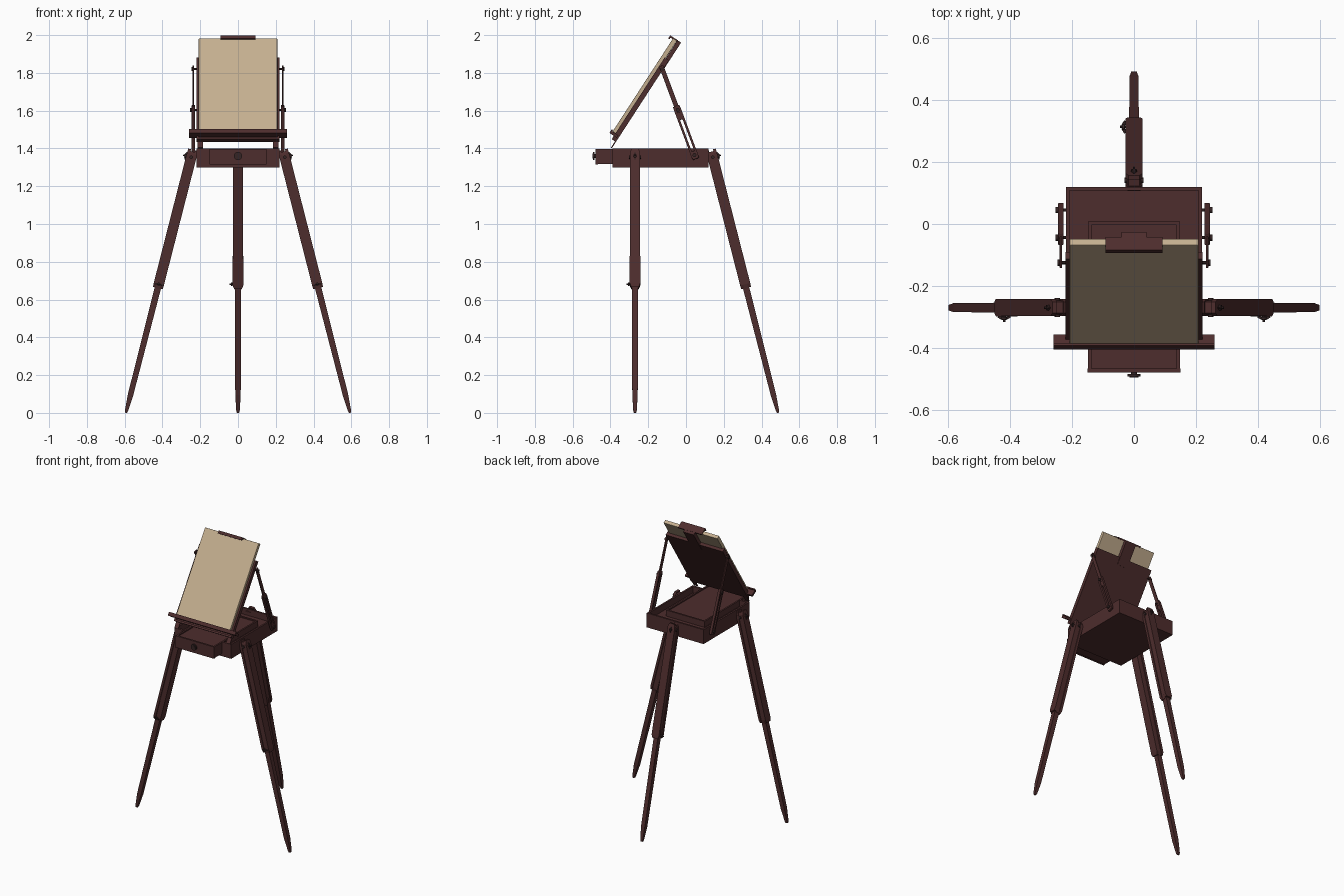
import bpy, bmesh
from math import radians, cos, sin, atan, pi
from mathutils import Matrix, Vector

if "Cube" in bpy.data.objects:
    bpy.data.objects.remove(bpy.data.objects["Cube"])

def material(name, rgb):
    m = bpy.data.materials.new(name)
    m.diffuse_color = (*rgb, 1)
    m.use_nodes = True
    m.node_tree.nodes["Principled BSDF"].inputs["Base Color"].default_value = m.diffuse_color
    return m

WOOD = material("dark_wood", (0.075, 0.026, 0.026))
DARK = material("dark_metal", (0.035, 0.018, 0.018))
LINEN = material("linen", (0.56, 0.43, 0.28))

def finish(name, bm, mat, mtx):
    bmesh.ops.recalc_face_normals(bm, faces=bm.faces)
    me = bpy.data.meshes.new(name)
    bm.to_mesh(me)
    bm.free()
    me.materials.append(mat)
    ob = bpy.data.objects.new(name, me)
    bpy.context.collection.objects.link(ob)
    ob.matrix_world = mtx
    return ob

def box(name, x, y, z, mtx=Matrix(), mat=WOOD, bevel=0.0):
    """Box given by its ranges along each axis."""
    bm = bmesh.new()
    bmesh.ops.create_cube(bm, size=1)
    for v in bm.verts:
        v.co = [r[0] + (c + 0.5) * (r[1] - r[0]) for c, r in zip(v.co, (x, y, z))]
    if bevel:
        bmesh.ops.bevel(bm, geom=bm.edges[:], offset=bevel, segments=2, profile=0.5, affect='EDGES')
    return finish(name, bm, mat, mtx)

def loft(name, rings, mtx, mat=WOOD):
    """Rectangular sections (z, half_x, half_y) joined along z."""
    bm = bmesh.new()
    loops = [[bm.verts.new((sx * hx, sy * hy, z)) for sx, sy in ((-1, -1), (1, -1), (1, 1), (-1, 1))]
             for z, hx, hy in rings]
    for a, b in zip(loops, loops[1:]):
        for i in range(4):
            bm.faces.new((a[i], a[(i + 1) % 4], b[(i + 1) % 4], b[i]))
    bm.faces.new(loops[0])
    bm.faces.new(loops[-1])
    return finish(name, bm, mat, mtx)

def turned(name, centre, axis, profile, mtx=Matrix(), mat=DARK):
    """Stack of cylinders (start, end, radius) along an axis."""
    bm = bmesh.new()
    rot = Vector((0, 0, 1)).rotation_difference(Vector(axis)).to_matrix().to_4x4()
    for a, b, r in profile:
        bmesh.ops.create_cone(bm, cap_ends=True, segments=20, radius1=r, radius2=r, depth=b - a,
                              matrix=Matrix.Translation(centre) @ rot @ Matrix.Translation((0, 0, (a + b) / 2)))
    return finish(name, bm, mat, mtx)

def wing_nut(name, centre, axis, mtx=Matrix()):
    turned(name, centre, axis, [(-0.012, 0.016, 0.004), (0, 0.008, 0.009)], mtx)
    rot = Vector((0, 0, 1)).rotation_difference(Vector(axis)).to_matrix().to_4x4()
    for s in (1, -1):
        place = mtx @ Matrix.Translation(centre) @ rot @ Matrix.Rotation(s * 0.5, 4, 'Y')
        box(name + "_wing", sorted((0, s * 0.018)), (-0.0025, 0.0025), (0.002, 0.012), place, DARK)

# Paint box: floor, walls, front corner blocks
box("box_floor", (-0.215, 0.215), (-0.385, 0.115), (1.30, 1.355))
box("box_back", (-0.22, 0.22), (0.108, 0.12), (1.30, 1.40))
for s in (1, -1):
    box("box_side", sorted((s * 0.208, s * 0.22)), (-0.39, 0.12), (1.30, 1.40))
    box("box_front", sorted((s * 0.15, s * 0.22)), (-0.39, -0.375), (1.30, 1.40))
box("box_front_sill", (-0.15, 0.15), (-0.39, -0.375), (1.30, 1.318))

# Drawer pulled out at the front, with a lid recessed in its rim
box("drawer_body", (-0.148, 0.148), (-0.478, 0.006), (1.318, 1.39))
for s in (1, -1):
    box("drawer_rim_side", sorted((s * 0.138, s * 0.149)), (-0.478, 0.007), (1.318, 1.397))
box("drawer_rim_back", (-0.149, 0.149), (-0.004, 0.008), (1.318, 1.397))
box("drawer_front", (-0.15, 0.15), (-0.48, -0.467), (1.316, 1.398))
turned("drawer_knob", (0, -0.478, 1.36), (0, -1, 0), [(0, 0.008, 0.01), (0.006, 0.014, 0.021), (0.014, 0.018, 0.014)])

# Legs: grooved upper half, slimmer lower half, clamps
TILT = atan(0.2555)
UP, LEN = 0.745, 1.427
for name, top, turn, k in (("right_leg", (0.24, -0.27, 1.383), 0, -1),
                           ("left_leg", (-0.24, -0.27, 1.383), pi, 1),
                           ("back_leg", (0, 0.134, 1.383), pi / 2, 1)):
    m = Matrix.Translation(top) @ Matrix.Rotation(turn, 4, 'Z') @ Matrix.Rotation(-TILT, 4, 'Y')
    for s in (1, -1):
        side = m @ Matrix.Translation((s * 0.019, 0, 0))
        loft(name + "_upper_cheek", [(0.01, 0.0075, 0.018), (-0.012, 0.0085, 0.027), (-UP + 0.02, 0.0085, 0.028),
                                     (-UP, 0.0075, 0.02)], side)
    loft(name + "_upper_core", [(0, 0.012, 0.018), (-0.02, 0.012, 0.023), (-UP + 0.02, 0.012, 0.023),
                                (-UP - 0.004, 0.012, 0.018)], m)
    loft(name + "_lower", [(-UP + 0.03, 0.017, 0.016), (-UP - 0.1, 0.0165, 0.0155), (-LEN + 0.1, 0.0145, 0.0145),
                           (-LEN + 0.012, 0.0085, 0.009), (-LEN, 0.006, 0.006)], m)
    wing_nut(name + "_clamp", (0, k * 0.03, -UP + 0.02), (0, k, 0), m)
    turned(name + "_pivot", (0, 0, -0.03), (0, 1, 0), [(-0.031, 0.031, 0.009)], m)
    wing_nut(name + "_hinge_nut", (0.028, 0, -0.03), (1, 0, 0), m)

# Sloped frame: local y runs up the slope, local z points to the painter
SLOPE = Matrix.Translation((0, -0.39, 1.405)) @ Matrix.Rotation(radians(57), 4, 'X')
box("lid_panel", (-0.21, 0.21), (0.035, 0.55), (0.0, 0.012), SLOPE)
for s in (1, -1):
    box("lid_rail", sorted((s * 0.208, s * 0.221)), (0.035, 0.55), (0, 0.027), SLOPE)
    box("lid_hinge", sorted((s * 0.185, s * 0.215)), (-0.005, 0.06), (0, 0.006), SLOPE)
box("lid_bottom_rail", (-0.21, 0.21), (0.035, 0.048), (0, 0.027), SLOPE)
box("lid_top_rail", (-0.21, 0.21), (0.538, 0.55), (0, 0.02), SLOPE)

# Canvas with its ledge, sliding mast and top clip
box("canvas", (-0.208, 0.208), (0.072, 0.66), (0.021, 0.045), SLOPE, LINEN, 0.002)
box("canvas_ledge", (-0.26, 0.26), (0.056, 0.072), (0.008, 0.054), SLOPE)
box("ledge_lip", (-0.26, 0.26), (0.056, 0.08), (0.047, 0.055), SLOPE)
box("mast", (-0.04, 0.04), (0.50, 0.664), (-0.003, 0.02), SLOPE)
box("top_clip", (-0.092, 0.092), (0.655, 0.665), (0.016, 0.066), SLOPE)
box("top_clip_lip", (-0.092, 0.092), (0.645, 0.665), (0.058, 0.066), SLOPE)

# Folding side struts: slotted lower arm, slim upper arm, bolts
LOW, HIGH = Vector((0.045, 1.365)), Vector((-0.125, 1.82))
total = (HIGH - LOW).length
lean = atan((LOW.x - HIGH.x) / (HIGH.y - LOW.y))
for s in (1, -1):
    m = Matrix.Translation((s * 0.236, LOW.x, LOW.y)) @ Matrix.Rotation(lean, 4, 'X')
    for side in (1, -1):
        box("strut_lower_bar", (-0.009, 0.009), sorted((side * 0.007, side * 0.019)), (-0.01, 0.265), m)
    for a, b in ((-0.022, 0.022), (0.24, 0.278)):
        box("strut_lower_end", (-0.009, 0.009), (-0.018, 0.018), (a, b), m, WOOD, 0.004)
    box("strut_upper", (-0.004, 0.004), (-0.012, 0.012), (0.2, total + 0.018), m, WOOD, 0.002)
    for d in (0, 0.255):
        turned("strut_bolt", (-s * 0.016, 0, d), (s, 0, 0), [(0, 0.03, 0.005), (0.024, 0.033, 0.01)], m)
    turned("strut_top_bolt", (-s * 0.025, 0, total), (s, 0, 0), [(0, 0.035, 0.005), (0.029, 0.036, 0.01)], m)
